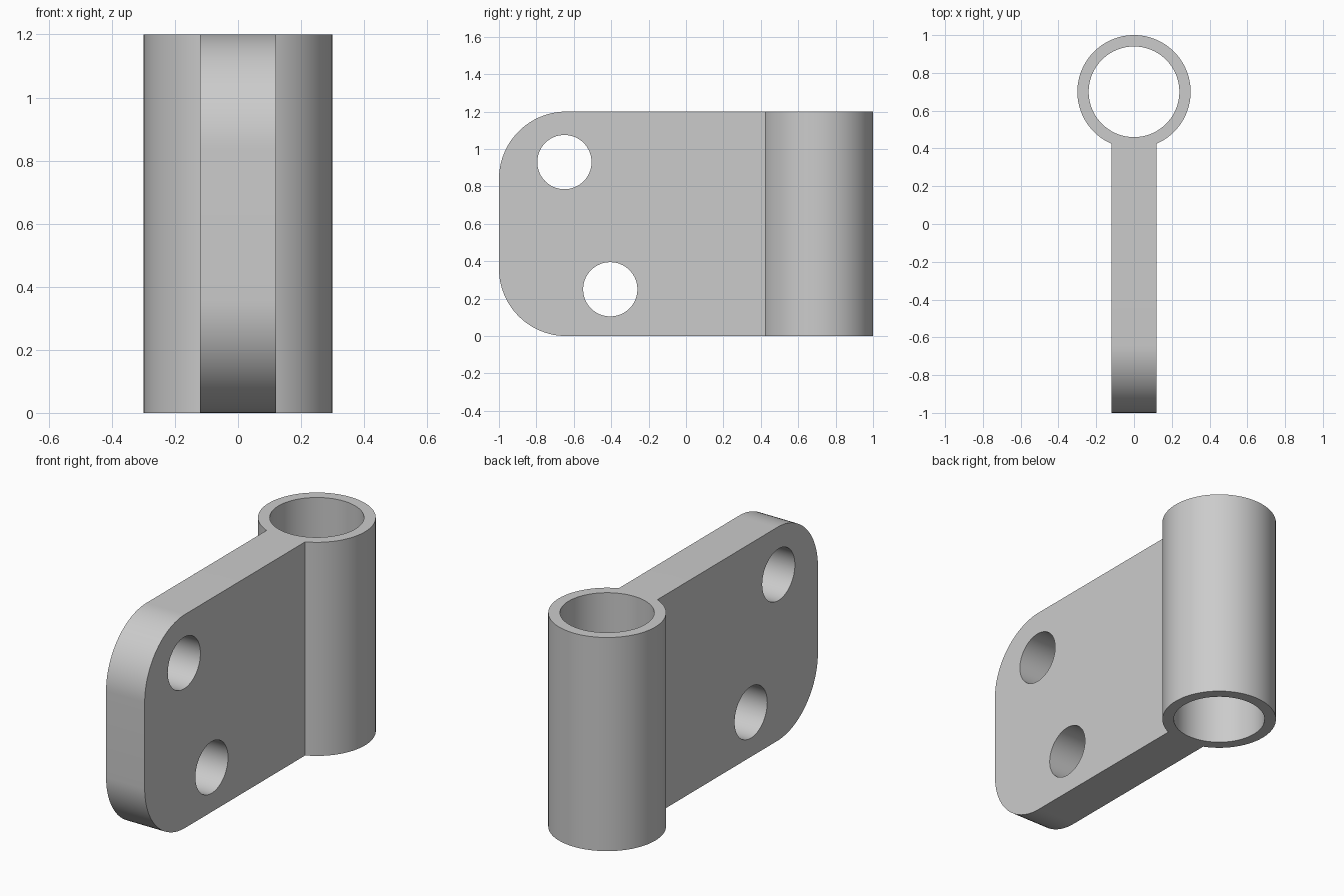
import bpy
import bmesh
from math import pi, cos, sin
from mathutils import Matrix

cube = bpy.data.objects.get("Cube")
if cube:
    bpy.data.objects.remove(cube, do_unlink=True)

HEIGHT = 1.2
HALF_THICK = 0.12
PIN_Y = 0.7          # centre of the barrel
CORNER = 0.36        # radius of the leaf's rounded corners

steel = bpy.data.materials.new("plain grey")
steel.use_nodes = True
GREY = (0.6, 0.6, 0.6, 1)
steel.diffuse_color = GREY
steel.node_tree.nodes["Principled BSDF"].inputs["Base Color"].default_value = GREY


def add_object(name, bm):
    bmesh.ops.recalc_face_normals(bm, faces=bm.faces)
    mesh = bpy.data.meshes.new(name)
    bm.to_mesh(mesh)
    bm.free()
    mesh.materials.append(steel)
    obj = bpy.data.objects.new(name, mesh)
    bpy.context.collection.objects.link(obj)
    return obj


def cylinder(name, radius, depth, centre, axis="Z", sides=96):
    turn = Matrix.Rotation(pi / 2, 4, "Y") if axis == "X" else Matrix()
    bm = bmesh.new()
    bmesh.ops.create_cone(bm, cap_ends=True, segments=sides, radius1=radius,
                          radius2=radius, depth=depth,
                          matrix=Matrix.Translation(centre) @ turn)
    return add_object(name, bm)


def combine(target, tool, operation):
    """Apply a boolean to target, then discard the tool."""
    tool.hide_render = True
    mod = target.modifiers.new(operation, "BOOLEAN")
    mod.operation = operation
    mod.solver = "EXACT"
    mod.object = tool
    bpy.context.view_layer.objects.active = target
    bpy.ops.object.modifier_apply(modifier=mod.name)
    bpy.data.objects.remove(tool, do_unlink=True)


# Leaf: side profile with two rounded front corners, running into the barrel
def corner(z, start, steps=24):
    angles = [start + pi / 2 * i / steps for i in range(steps + 1)]
    return [(CORNER - 1 + CORNER * cos(a), z + CORNER * sin(a)) for a in angles]


leaf_end = PIN_Y - 0.1
profile = [(leaf_end, 0), (leaf_end, HEIGHT)]
profile += corner(HEIGHT - CORNER, pi / 2) + corner(CORNER, pi)

bm = bmesh.new()
side = bm.faces.new([bm.verts.new((-HALF_THICK, y, z)) for y, z in profile])
solid = bmesh.ops.extrude_face_region(bm, geom=[side])
moved = [v for v in solid["geom"] if isinstance(v, bmesh.types.BMVert)]
bmesh.ops.translate(bm, verts=moved, vec=(2 * HALF_THICK, 0, 0))
hinge = add_object("hinge_leaf_and_barrel", bm)

# Barrel and its bore
mid = (0, PIN_Y, HEIGHT / 2)
combine(hinge, cylinder("barrel", 0.3, HEIGHT, mid), "UNION")
combine(hinge, cylinder("bore_cutter", 0.24, HEIGHT * 2, mid), "DIFFERENCE")

# Screw holes through the leaf
for y, z in [(-0.65, 0.93), (-0.405, 0.25)]:
    hole = cylinder("screw_hole_cutter", 0.145, 1, (0, y, z), "X", 64)
    combine(hinge, hole, "DIFFERENCE")

# Smooth curved walls, crisp edges
bpy.ops.object.select_all(action="DESELECT")
hinge.select_set(True)
bpy.context.view_layer.objects.active = hinge
bpy.ops.object.shade_smooth_by_angle(angle=pi / 6)
